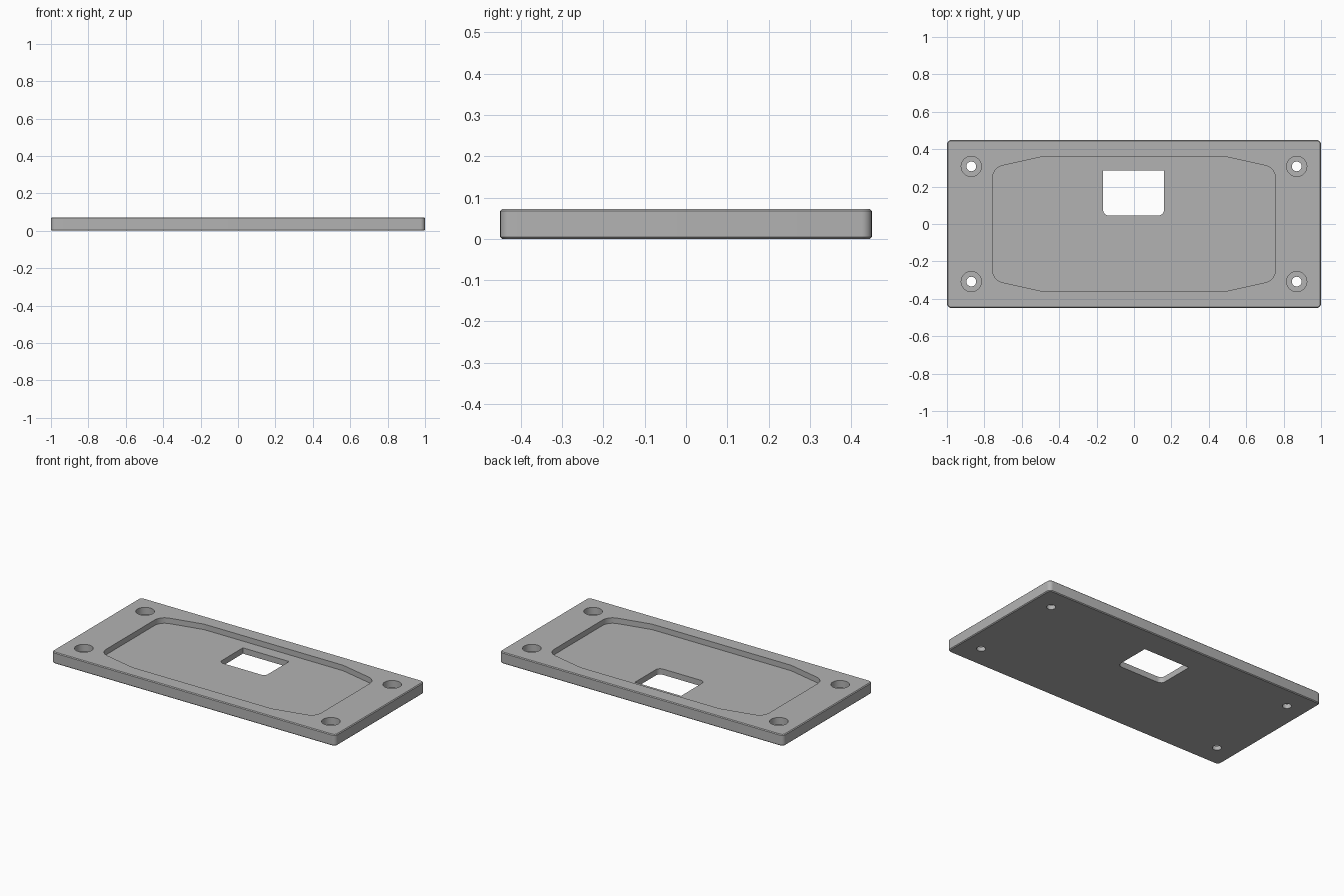
import bpy, bmesh, math
from mathutils import Vector

if "Cube" in bpy.data.objects:
    bpy.data.objects.remove(bpy.data.objects["Cube"])

grey = bpy.data.materials.new("plain grey")
grey.diffuse_color = (0.45, 0.45, 0.45, 1)
grey.use_nodes = True
grey.node_tree.nodes["Principled BSDF"].inputs["Base Color"].default_value = grey.diffuse_color


def rounded(points, steps=6):
    """Outline from (x, y, corner radius) points, in counter-clockwise order."""
    out = []
    n = len(points)
    for i, (x, y, r) in enumerate(points):
        p = Vector((x, y))
        if r == 0:
            out.append(p)
            continue
        a = (Vector(points[i - 1][:2]) - p).normalized()
        b = (Vector(points[(i + 1) % n][:2]) - p).normalized()
        half = a.angle(b) / 2
        centre = p + (a + b).normalized() * (r / math.sin(half))
        start = p + a * (r / math.tan(half)) - centre
        end = p + b * (r / math.tan(half)) - centre
        sweep = math.pi - 2 * half
        for k in range(steps + 1):
            t = k / steps
            out.append(centre + (start * math.sin((1 - t) * sweep)
                                 + end * math.sin(t * sweep)) / math.sin(sweep))
    return out


def circle(cx, cy, r, n=32):
    return [Vector((cx + r * math.cos(k * math.tau / n),
                    cy + r * math.sin(k * math.tau / n))) for k in range(n)]


def prism(name, outline, z0, z1, chamfer=0):
    bm = bmesh.new()
    face = bm.faces.new([bm.verts.new((p.x, p.y, z0)) for p in outline])
    top = bmesh.ops.extrude_face_region(bm, geom=[face])["geom"]
    for v in top:
        if isinstance(v, bmesh.types.BMVert):
            v.co.z = z1
    bmesh.ops.recalc_face_normals(bm, faces=bm.faces)
    if chamfer:
        rim = [e for e in bm.edges if abs(e.verts[0].co.z - e.verts[1].co.z) < 1e-6]
        bmesh.ops.bevel(bm, geom=rim, offset=chamfer, segments=1, affect='EDGES')
    me = bpy.data.meshes.new(name)
    bm.to_mesh(me)
    bm.free()
    ob = bpy.data.objects.new(name, me)
    bpy.context.collection.objects.link(ob)
    me.materials.append(grey)
    return ob


H = 0.072          # plate thickness
FLOOR = 0.037      # height of the recess floor

# Base plate with rounded corners and chamfered rims
plate = prism("mounting_plate", rounded([(-1, -.45, .025), (1, -.45, .025),
                                         (1, .45, .025), (-1, .45, .025)]),
              0, H, 0.005)

# Shallow recess with tapering ends
quarter = [(.757, .30, .07), (.49, .36, .12)]
right = [(x, -y, r) for x, y, r in reversed(quarter)] + quarter
left = [(-x, -y, r) for x, y, r in right]
cutters = [prism("recess_cutter", rounded(right + left), FLOOR, 0.2)]

# Connector window, rounded at the front corners only
cutters.append(prism("window_cutter", rounded([(-.165, .045, .03), (.16, .045, .03),
                                               (.16, .285, 0), (-.165, .285, 0)]), -0.1, 0.15))

# Counterbored screw holes in the corners
for sx in (-1, 1):
    for sy in (-1, 1):
        x, y = sx * .87, sy * .308
        cutters.append(prism("screw_hole_cutter", circle(x, y, .026), -0.1, 0.15))
        cutters.append(prism("counterbore_cutter", circle(x, y, .054), 0.027, 0.2))

bpy.context.view_layer.objects.active = plate
for c in cutters:
    m = plate.modifiers.new("cut", 'BOOLEAN')
    m.operation, m.solver, m.object = 'DIFFERENCE', 'EXACT', c
    bpy.ops.object.modifier_apply(modifier=m.name)
    bpy.data.objects.remove(c)

plate.select_set(True)
bpy.ops.object.shade_smooth_by_angle(angle=math.radians(30))
